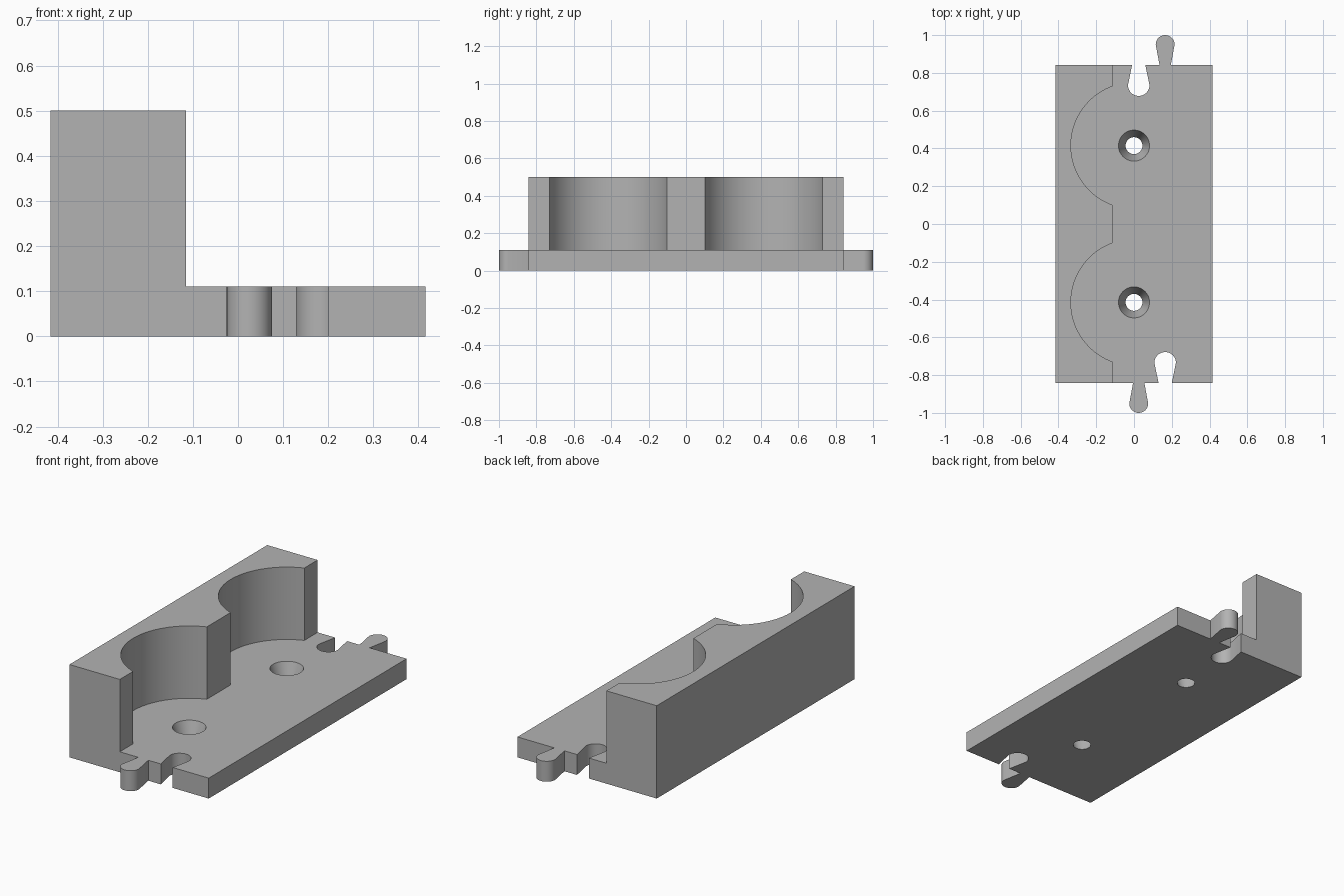
import bpy, bmesh
from math import cos, sin, acos, pi, radians

if "Cube" in bpy.data.objects:
    bpy.data.objects.remove(bpy.data.objects["Cube"])

HALF_W, HALF_L = 0.415, 0.842      # footprint
BASE_H, WALL_H = 0.11, 0.5         # plate and wall heights
WALL_X = -0.115                    # inner face of the wall
HOLE_Y, RECESS_R = 0.415, 0.334    # shared centres of holes and recesses
LEFT_X, RIGHT_X = 0.025, 0.165     # joint positions

grey = bpy.data.materials.new("plain grey")
grey.use_nodes = True
colour = (0.45, 0.45, 0.45, 1)
grey.diffuse_color = colour
grey.node_tree.nodes["Principled BSDF"].inputs["Base Color"].default_value = colour


def make_object(name, bm):
    bmesh.ops.recalc_face_normals(bm, faces=bm.faces)
    mesh = bpy.data.meshes.new(name)
    bm.to_mesh(mesh)
    bm.free()
    mesh.materials.append(grey)
    obj = bpy.data.objects.new(name, mesh)
    bpy.context.collection.objects.link(obj)
    return obj


def extrude_profile(name, points, z0, z1):
    bm = bmesh.new()
    face = bm.faces.new([bm.verts.new((x, y, z0)) for x, y in points])
    out = bmesh.ops.extrude_face_region(bm, geom=[face])
    moved = [v for v in out["geom"] if isinstance(v, bmesh.types.BMVert)]
    bmesh.ops.translate(bm, verts=moved, vec=(0, 0, z1 - z0))
    return make_object(name, bm)


def arc(cx, cy, r, a0, a1, steps):
    angles = [a0 + (a1 - a0) * i / steps for i in range(steps + 1)]
    return [(cx + r * cos(a), cy + r * sin(a)) for a in angles]


def boolean(target, tool, operation):
    mod = target.modifiers.new(operation.lower(), "BOOLEAN")
    mod.object, mod.operation, mod.solver = tool, operation, "EXACT"
    bpy.context.view_layer.objects.active = target
    bpy.ops.object.modifier_apply(modifier=mod.name)
    bpy.data.objects.remove(tool)


# Base plate: a tab and a matching slot on the front edge, turned half round
# in outline for the back edge with the tab and slot swapped
def tab(x):
    return [(x - 0.03, -HALF_L), *arc(x, -0.95, 0.05, pi, 2 * pi, 24), (x + 0.03, -HALF_L)]


def slot(x):
    return [(x - 0.035, -HALF_L), *arc(x, -0.735, 0.057, pi, 0, 24), (x + 0.035, -HALF_L)]


front = [(-HALF_W, -HALF_L)] + tab(LEFT_X) + slot(RIGHT_X) + [(HALF_W, -HALF_L)]
back = [(-HALF_W, -HALF_L)] + slot(LEFT_X) + tab(RIGHT_X) + [(HALF_W, -HALF_L)]
outline = front + [(x, -y) for x, y in reversed(back)]
body = extrude_profile("slotted_holder", outline, 0, BASE_H)

# Countersunk screw holes, tapering through the plate
for y in (-HOLE_Y, HOLE_Y):
    bm = bmesh.new()
    bmesh.ops.create_cone(bm, cap_ends=True, segments=48, radius1=0.041,
                          radius2=0.086, depth=BASE_H * 1.2)
    bmesh.ops.translate(bm, verts=bm.verts, vec=(0, y, BASE_H / 2))
    boolean(body, make_object("hole_cutter", bm), "DIFFERENCE")

# Rear wall with two round recesses
swing = acos(WALL_X / RECESS_R)
wall_outline = [(-HALF_W, HALF_L), (-HALF_W, -HALF_L), (WALL_X, -HALF_L)]
for y in (-HOLE_Y, HOLE_Y):
    wall_outline += arc(0, y, RECESS_R, 2 * pi - swing, swing, 48)
wall_outline.append((WALL_X, HALF_L))
wall = extrude_profile("wall", wall_outline, BASE_H, WALL_H)
boolean(body, wall, "UNION")

# Smooth curved surfaces, crisp edges
bpy.ops.object.select_all(action="DESELECT")
body.select_set(True)
bpy.context.view_layer.objects.active = body
bpy.ops.object.shade_smooth_by_angle(angle=radians(30))
